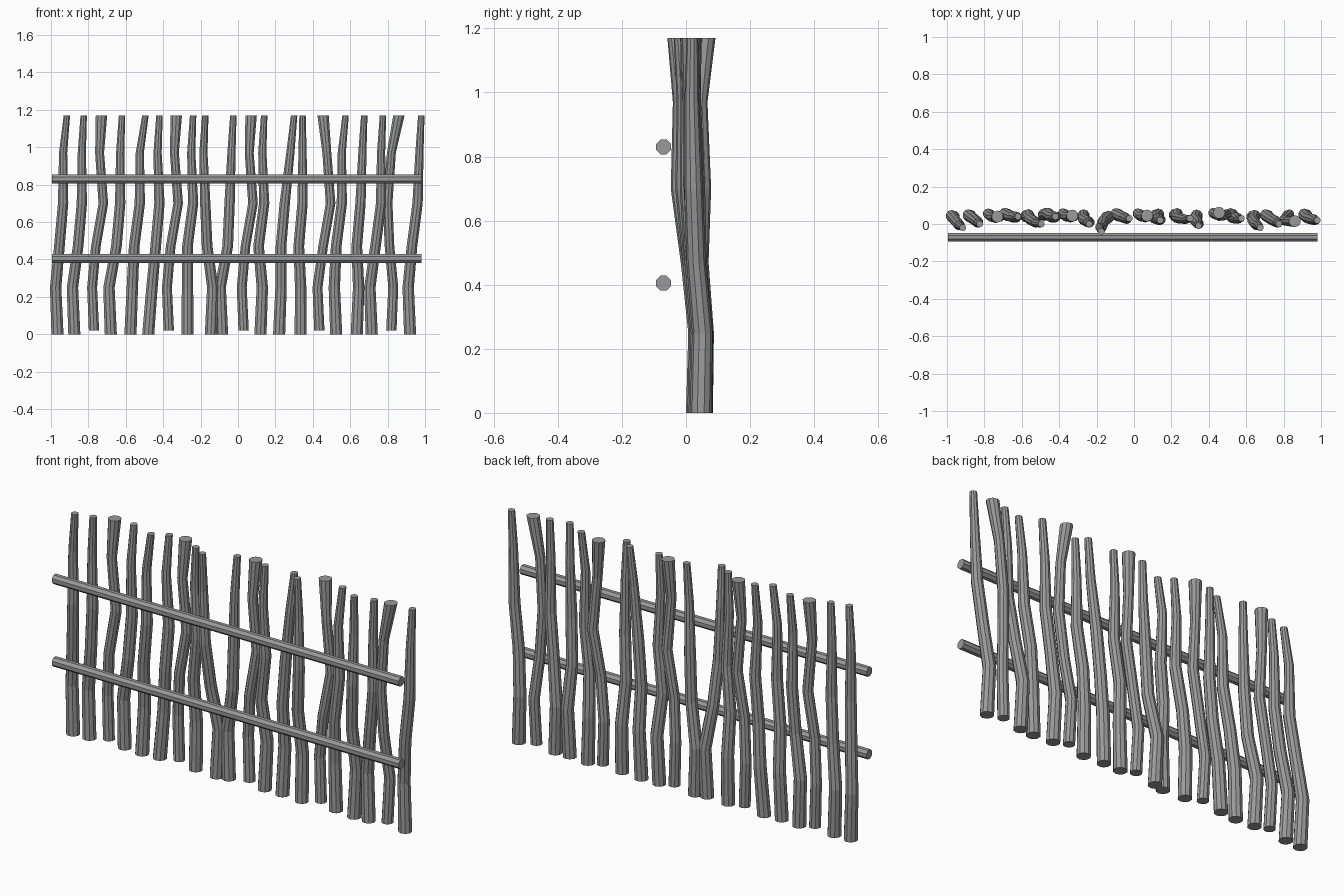
import bpy
import bmesh
from math import cos, sin, pi
from mathutils import Vector

cube = bpy.data.objects.get("Cube")
if cube:
    bpy.data.objects.remove(cube, do_unlink=True)

# One weathered grey for the whole fence
grey = bpy.data.materials.new("weathered_grey")
colour = (0.32, 0.32, 0.32, 1)
grey.use_nodes = True
grey.diffuse_color = colour
grey.node_tree.nodes["Principled BSDF"].inputs["Base Color"].default_value = colour


def tube(name, centres, radii, axis, sides):
    """Skin a run of polygon rings lying across the given axis."""
    bm = bmesh.new()
    rings = []
    for centre, radius in zip(centres, radii):
        ring = []
        for i in range(sides):
            a = 2 * pi * (i + 0.5) / sides
            u, v = radius * cos(a), radius * sin(a)
            offset = Vector((u, v, 0)) if axis == "z" else Vector((0, u, v))
            ring.append(bm.verts.new(Vector(centre) + offset))
        rings.append(ring)
    for low, high in zip(rings, rings[1:]):
        for i in range(sides):
            j = (i + 1) % sides
            bm.faces.new((low[i], low[j], high[j], high[i]))
    bm.faces.new(rings[0][::-1])
    bm.faces.new(rings[-1])
    bmesh.ops.recalc_face_normals(bm, faces=bm.faces)
    mesh = bpy.data.meshes.new(name)
    bm.to_mesh(mesh)
    bm.free()
    mesh.materials.append(grey)
    obj = bpy.data.objects.new(name, mesh)
    bpy.context.collection.objects.link(obj)
    return obj


# Crooked pickets: foot x, sideways bend (hundredths) at each knee, depth of the top
TAPERED = (0.034, 0.032, 0.030, 0.029, 0.023, 0.018)
FLARED = (0.029, 0.028, 0.027, 0.027, 0.025, 0.032)
pickets = [
    (-0.965, (-1, 1, 3, 3, 5), -0.02),
    (-0.875, (-1, 2, 4, 4, 5), 0.00),
    (-0.77, (-1, 1, 5, 3, 4), 0.04),
    (-0.68, (-1, 3, 5, 5, 6), 0.04),
    (-0.575, (1, 2, 5, 5, 8), 0.00),
    (-0.48, (2, 4, 6, 5, 6), 0.04),
    (-0.37, (-1, 1, 5, 3, 4), 0.045),
    (-0.27, (0, 0, 3, 2, 3), 0.00),
    (-0.145, (1, -2, -3, -4, -3), -0.04),
    (-0.085, (-1, 3, 4, 5, 6), 0.03),
    (0.03, (-1, 1, 5, 3, 4), 0.045),
    (0.12, (1, -1, 2, 1, 2), 0.02),
    (0.22, (1, 1, 3, 6, 8), 0.03),
    (0.335, (0, -1, 1, 1, 1), -0.01),
    (0.435, (-1, 2, 6, 4, 2), 0.06),
    (0.525, (-1, 0, 3, 3, 5), 0.03),
    (0.635, (1, 0, 2, 3, 4), -0.02),
    (0.715, (-1, 2, 5, 5, 6), 0.00),
    (0.82, (1, -1, -2, 0, 4), 0.015),
    (0.92, (-1, 1, 4, 5, 6), 0.02),
]
for n, (foot, bends, top_y) in enumerate(pickets):
    flared = n % 4 == 2                      # every fourth one is upside down
    heights = (0.02 if flared else 0, 0.25, 0.47, 0.70, 0.97, 1.17)
    lean = (top_y - 0.015) / 0.05
    depths = (0.045 + 0.01 * lean, 0.05 + 0.01 * lean, 0.03 + 0.015 * lean,
              0.02 + 0.035 * lean, 0.015 + 0.03 * lean, top_y)
    xs = [foot] + [foot + b / 100 for b in bends]
    tube(f"picket_{n + 1}", list(zip(xs, depths, heights)),
         FLARED if flared else TAPERED, "z", 10)

# Two straight rails across the front
for name, z in (("lower_rail", 0.405), ("upper_rail", 0.83)):
    tube(name, [(-0.995, -0.07, z), (0.98, -0.07, z)], (0.025, 0.025), "x", 8)
